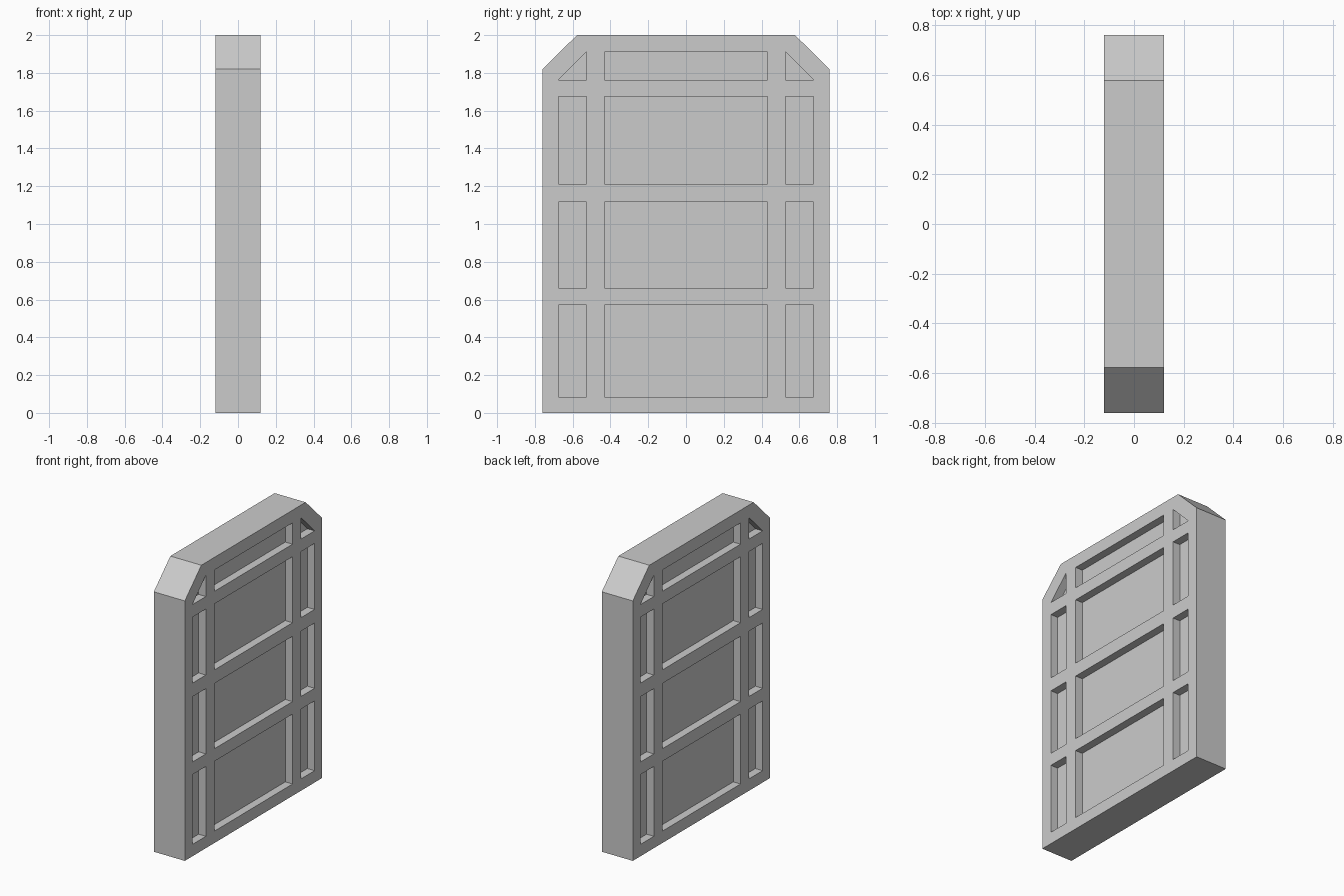
import bpy, bmesh

if "Cube" in bpy.data.objects:
    bpy.data.objects.remove(bpy.data.objects["Cube"])

HALF_T = 0.12      # half thickness of the panel
DEPTH = 0.056      # recess depth on each face


def add_prism(bm, profile, x0, x1):
    """Extrude a (y, z) profile from x0 to x1."""
    face = bm.faces.new([bm.verts.new((x0, y, z)) for y, z in profile])
    res = bmesh.ops.extrude_face_region(bm, geom=[face])
    verts = [v for v in res["geom"] if isinstance(v, bmesh.types.BMVert)]
    bmesh.ops.translate(bm, verts=verts, vec=(x1 - x0, 0, 0))


def make_object(name, bm):
    bmesh.ops.recalc_face_normals(bm, faces=bm.faces)
    mesh = bpy.data.meshes.new(name)
    bm.to_mesh(mesh)
    bm.free()
    obj = bpy.data.objects.new(name, mesh)
    bpy.context.collection.objects.link(obj)
    return obj


def rect(y0, y1, z0, z1):
    return [(y0, z0), (y1, z0), (y1, z1), (y0, z1)]


# Slab with chamfered top corners
bm = bmesh.new()
add_prism(bm, [(-0.76, 0), (0.76, 0), (0.76, 1.82), (0.577, 2),
               (-0.577, 2), (-0.76, 1.82)], -HALF_T, HALF_T)
door = make_object("door_panel", bm)

# Recess outlines: wide centre panels, narrow side panels, corner triangles
rows = [(0.083, 0.572), (0.66, 1.117), (1.212, 1.674), (1.762, 1.911)]
recesses = [rect(-0.432, 0.432, *row) for row in rows]
for s in (-1, 1):
    recesses += [rect(s * 0.527, s * 0.676, *row) for row in rows[:3]]
    recesses.append([(s * 0.527, 1.762), (s * 0.676, 1.762), (s * 0.527, 1.911)])

# Cut the recesses into both faces
bm = bmesh.new()
for s in (-1, 1):
    for outline in recesses:
        add_prism(bm, outline, s * (HALF_T - DEPTH), s * (HALF_T + 0.1))
cutter = make_object("recess_cutter", bm)
cutter.hide_render = True

cut = door.modifiers.new("recesses", 'BOOLEAN')
cut.operation = 'DIFFERENCE'
cut.solver = 'EXACT'
cut.object = cutter
bpy.context.view_layer.objects.active = door
bpy.ops.object.modifier_apply(modifier=cut.name)
bpy.data.objects.remove(cutter)
